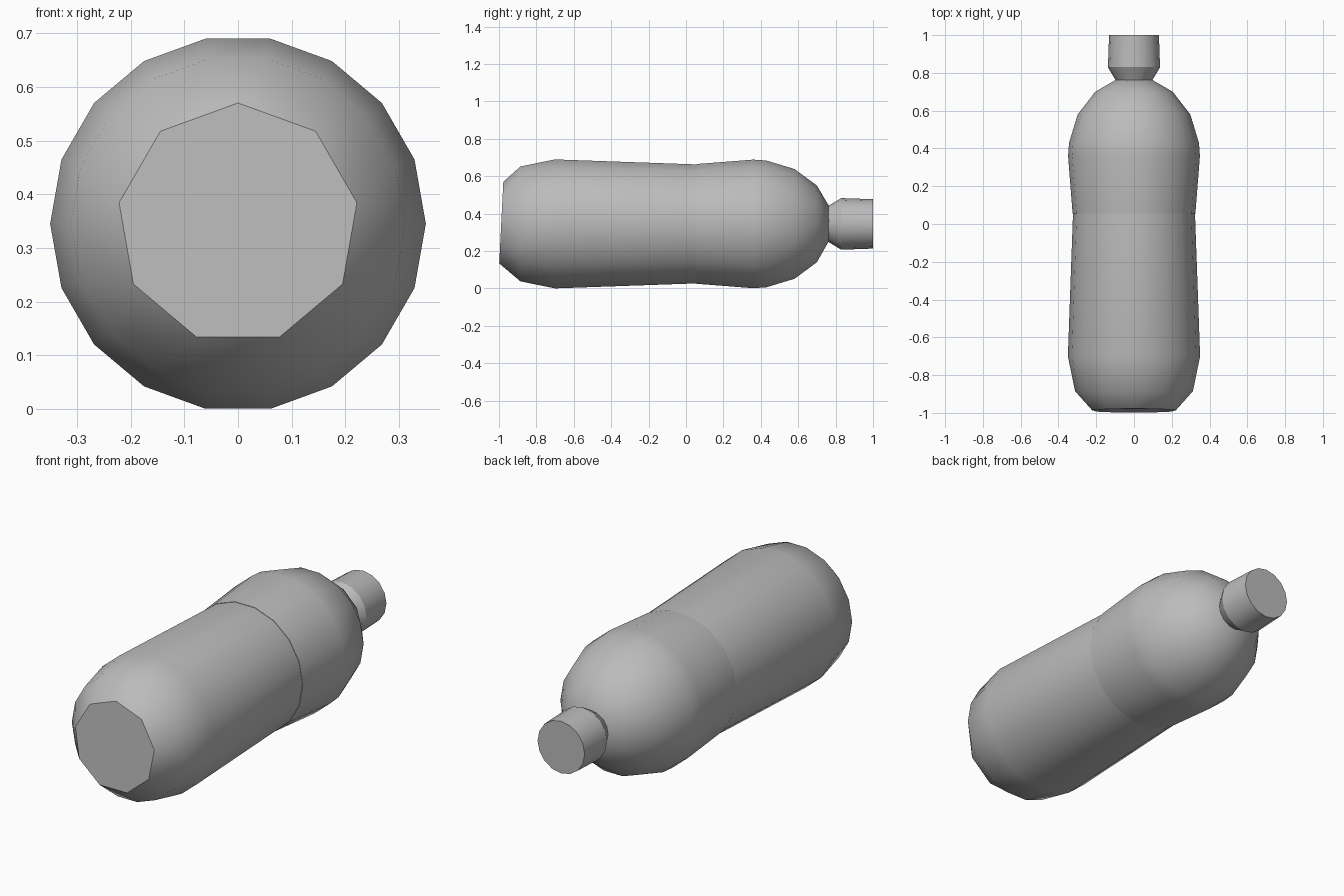
import bpy
import bmesh
import math

if "Cube" in bpy.data.objects:
    bpy.data.objects.remove(bpy.data.objects["Cube"], do_unlink=True)

AXIS_Z = 0.345

grey = bpy.data.materials.new("plain_grey")
grey.use_nodes = True
GREY = (0.5, 0.5, 0.5, 1)
grey.diffuse_color = GREY
grey.node_tree.nodes["Principled BSDF"].inputs["Base Color"].default_value = GREY


def shell(name, rings, angle, tilt=0.0):
    """Convex faceted shell along y; each ring is (y, radius, sides, phase in degrees)."""
    bm = bmesh.new()
    for i, (y, r, sides, phase) in enumerate(rings):
        for k in range(sides):
            a = math.tau * k / sides + math.radians(phase)
            z = r * math.sin(a)
            lean = tilt * z if i == 0 else 0
            bm.verts.new((r * math.cos(a), y + lean, AXIS_Z + z))
    hull = bmesh.ops.convex_hull(bm, input=bm.verts[:])
    loose = [v for v in bm.verts if not v.link_faces]
    bmesh.ops.delete(bm, geom=loose, context="VERTS")
    bmesh.ops.dissolve_limit(bm, angle_limit=0.01, verts=bm.verts[:], edges=bm.edges[:])
    bmesh.ops.recalc_face_normals(bm, faces=bm.faces[:])
    mesh = bpy.data.meshes.new(name)
    bm.to_mesh(mesh)
    bm.free()
    mesh.materials.append(grey)
    obj = bpy.data.objects.new(name, mesh)
    bpy.context.collection.objects.link(obj)
    bpy.ops.object.select_all(action="DESELECT")
    obj.select_set(True)
    bpy.context.view_layer.objects.active = obj
    bpy.ops.object.shade_smooth_by_angle(angle=math.radians(angle))
    return obj


# Lower half of the bottle, with a slightly tilted faceted base
shell("lower_body", [
    (-0.988, 0.225, 9, 10),
    (-0.885, 0.312, 18, 0),
    (-0.70, 0.350, 18, 0),
    (0.055, 0.323, 18, 0),
], 38, tilt=0.05)

# Upper half with the domed shoulder
shell("upper_body", [
    (0.055, 0.325, 18, 0),
    (0.36, 0.349, 18, 0),
    (0.43, 0.344, 18, 0),
    (0.58, 0.298, 18, 0),
    (0.70, 0.205, 12, 0),
    (0.765, 0.095, 9, 10),
], 40)

# Neck flare and cap
shell("neck", [(0.75, 0.09, 16, 0), (0.765, 0.095, 16, 0), (0.83, 0.138, 16, 0)], 35)
shell("cap", [(0.83, 0.138, 16, 0), (1.0, 0.132, 16, 0)], 35)
